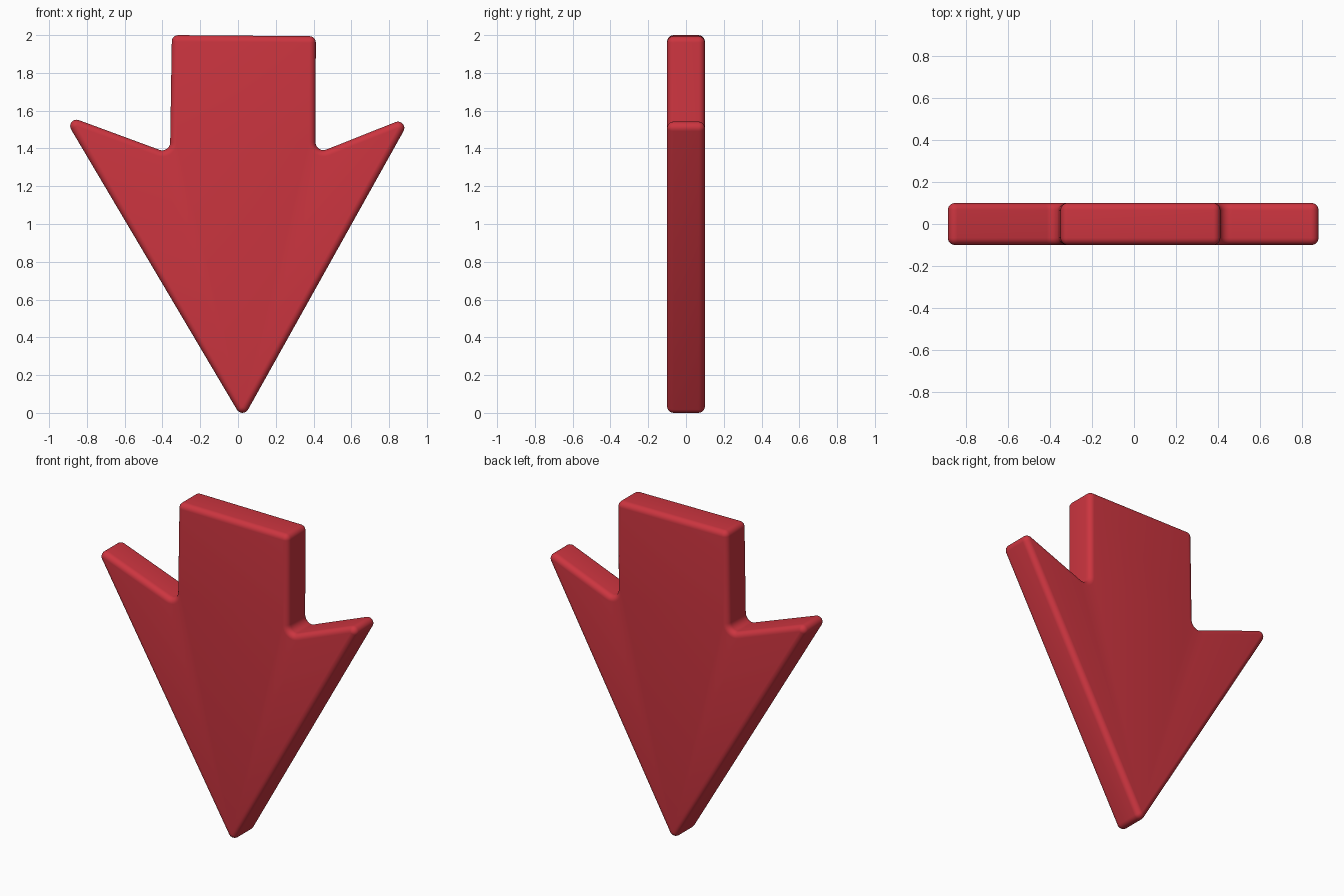
import bpy, bmesh, math
from mathutils import Vector

if "Cube" in bpy.data.objects:
    bpy.data.objects.remove(bpy.data.objects["Cube"])

R = 0.034          # rounding of outer corners and of the front/back rims
NOTCH = 0.042      # fillet radius of the two inner corners
HALF = 0.10        # half thickness
ARC, RIM = 8, 6    # segments per corner / per rim

# Sharp outline (x, z), counter-clockwise seen from the front
OUTLINE = [Vector(p) for p in [
    (0.0244, -0.034), (0.923, 1.575), (0.41, 1.371), (0.412, 1.994),
    (-0.35, 2.0), (-0.36, 1.372), (-0.9325, 1.583)]]


def ring(d):
    """Rounded outline, inset by d."""
    pts = []
    n = len(OUTLINE)
    for i, p in enumerate(OUTLINE):
        a = (p - OUTLINE[i - 1]).normalized()
        b = (OUTLINE[(i + 1) % n] - p).normalized()
        na, nb = Vector((a.y, -a.x)), Vector((b.y, -b.x))   # outward normals
        convex = a.x * b.y - a.y * b.x > 0
        s = 1 if convex else -1
        rad = R if convex else NOTCH
        centre = p - s * rad * (na + nb) / (1 + na.dot(nb))
        a0 = math.atan2(na.y, na.x)
        turn = math.atan2(na.x * nb.y - na.y * nb.x, na.dot(nb))
        for k in range(ARC + 1):
            t = a0 + turn * k / ARC
            pts.append(centre + s * (rad - s * d) * Vector((math.cos(t), math.sin(t))))
    return pts


# Stack of outlines from front to back, with quarter-round rims
levels = [(R * (1 - math.cos(t)), -(HALF - R) - R * math.sin(t))
          for t in [math.pi / 2 * (1 - k / RIM) for k in range(RIM + 1)]]
levels += [(d, -y) for d, y in reversed(levels)]

bm = bmesh.new()
rings = [[bm.verts.new((p.x, y, p.y)) for p in ring(d)] for d, y in levels]
n = len(rings[0])
for r0, r1 in zip(rings, rings[1:]):
    for i in range(n):
        j = (i + 1) % n
        bm.faces.new((r0[i], r0[j], r1[j], r1[i]))
bm.faces.new(rings[0])
bm.faces.new(rings[-1][::-1])
bmesh.ops.remove_doubles(bm, verts=bm.verts, dist=1e-5)
bmesh.ops.recalc_face_normals(bm, faces=bm.faces)

# Arrow object
mesh = bpy.data.meshes.new("down_arrow")
bm.to_mesh(mesh)
bm.free()
arrow = bpy.data.objects.new("down_arrow", mesh)
bpy.context.collection.objects.link(arrow)

red = bpy.data.materials.new("red")
red.diffuse_color = (0.6, 0.035, 0.05, 1)
red.use_nodes = True
red.node_tree.nodes["Principled BSDF"].inputs["Base Color"].default_value = red.diffuse_color
mesh.materials.append(red)

bpy.context.view_layer.objects.active = arrow
arrow.select_set(True)
bpy.ops.object.shade_smooth_by_angle(angle=math.radians(35))
